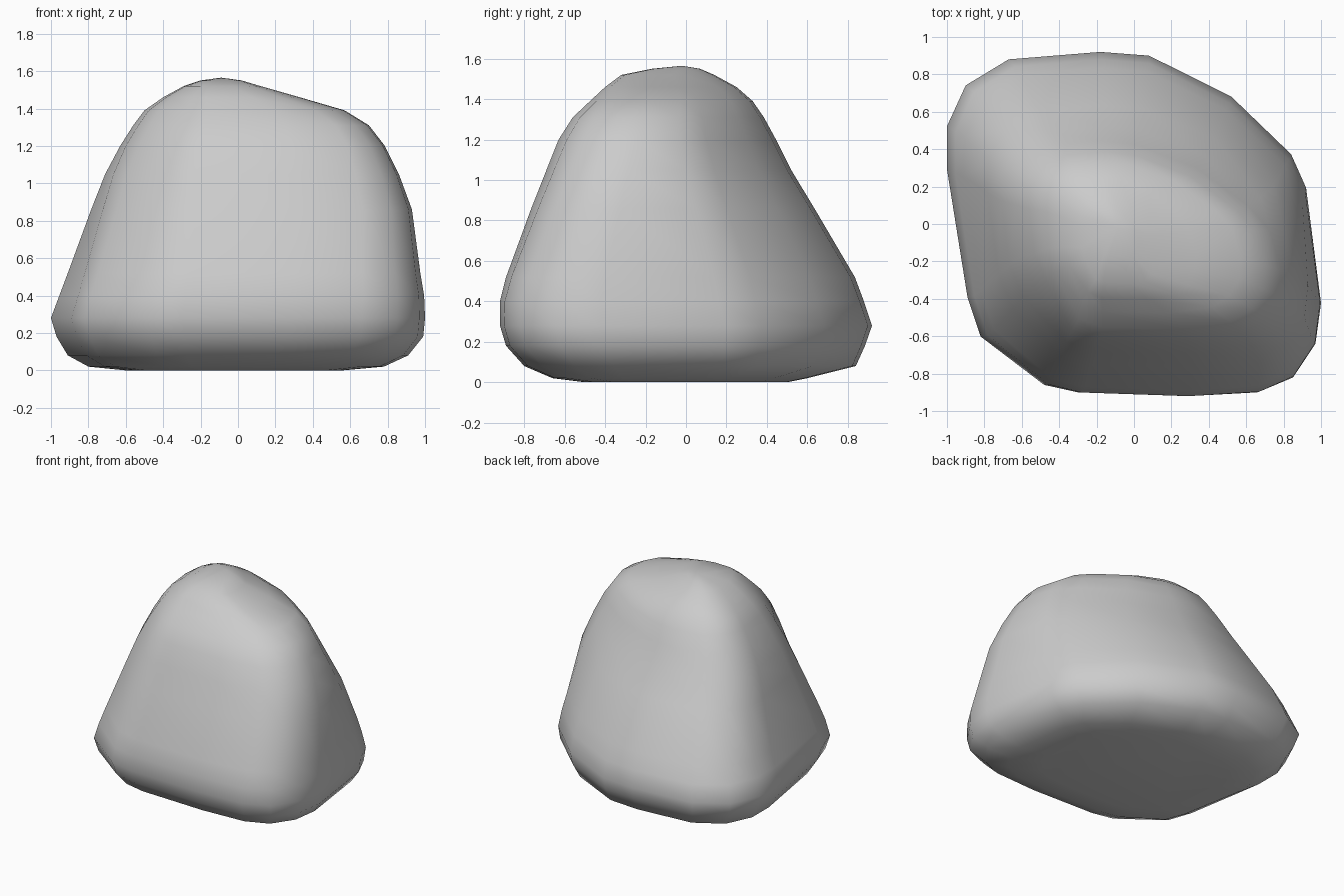
import bpy, bmesh

if "Cube" in bpy.data.objects:
    bpy.data.objects.remove(bpy.data.objects["Cube"])

# Plan outlines, matching point for point: near the foot and near the shoulder
foot = [(-1, .53), (-.9, .75), (-.67, .89), (-.18, .93), (.08, .91), (.52, .69),
        (.84, .38), (.92, .2), (1, -.42), (.97, -.64), (.85, -.82), (.66, -.9),
        (.28, -.92), (-.3, -.9), (-.48, -.86), (-.82, -.6), (-.89, -.39), (-1, .3)]
shoulder = [(-.63, .22), (-.56, .34), (-.42, .42), (-.18, .44), (.0, .42), (.32, .3),
            (.6, .1), (.72, -.03), (.78, -.24), (.77, -.38), (.7, -.5), (.58, -.58),
            (.28, -.62), (-.2, -.61), (-.34, -.56), (-.54, -.33), (-.61, -.17), (-.64, .1)]

# Height, then the x and y extents of the stone at that height
levels = [(0, -.6, .56, -.5, .5), (.02, -.8, .78, -.66, .6), (.08, -.91, .91, -.8, .84),
          (.18, -.97, .99, -.89, .885), (.28, -1, 1, -.92, .92), (.4, -.955, .995, -.92, .88),
          (.52, -.91, .975, -.89, .835), (.86, -.785, .93, -.765, .635),
          (1.05, -.71, .86, -.69, .52), (1.2, -.63, .785, -.63, .445),
          (1.31, -.56, .7, -.56, .385), (1.39, -.5, .57, -.475, .33),
          (1.46, -.4, .33, -.4, .25), (1.52, -.29, .12, -.32, .14),
          (1.55, -.2, .02, -.17, .07)]


def fit(v, lo, hi, new_lo, new_hi):
    return new_lo + (v - lo) / (hi - lo) * (new_hi - new_lo)


# Stone body: rings lofted from the base to the peak
bm = bmesh.new()
rings = []
for z, x0, x1, y0, y1 in levels:
    t = min(max((z - .28) / .92, 0), 1)
    pts = [(a[0] + (b[0] - a[0]) * t, a[1] + (b[1] - a[1]) * t) for a, b in zip(foot, shoulder)]
    xs, ys = zip(*pts)
    rings.append([bm.verts.new((fit(x, min(xs), max(xs), x0, x1),
                                fit(y, min(ys), max(ys), y0, y1), z)) for x, y in pts])
n = len(foot)
for low, high in zip(rings, rings[1:]):
    for i in range(n):
        j = (i + 1) % n
        bm.faces.new((low[i], low[j], high[j], high[i]))

# Peak and underside
peak = bm.verts.new((-.09, -.02, 1.565))
for i in range(n):
    bm.faces.new((rings[-1][i], rings[-1][(i + 1) % n], peak))
bm.faces.new(rings[0])
bmesh.ops.recalc_face_normals(bm, faces=bm.faces)
for f in bm.faces:
    f.smooth = True

mesh = bpy.data.meshes.new("stone")
bm.to_mesh(mesh)
bm.free()
stone = bpy.data.objects.new("stone", mesh)
bpy.context.collection.objects.link(stone)
